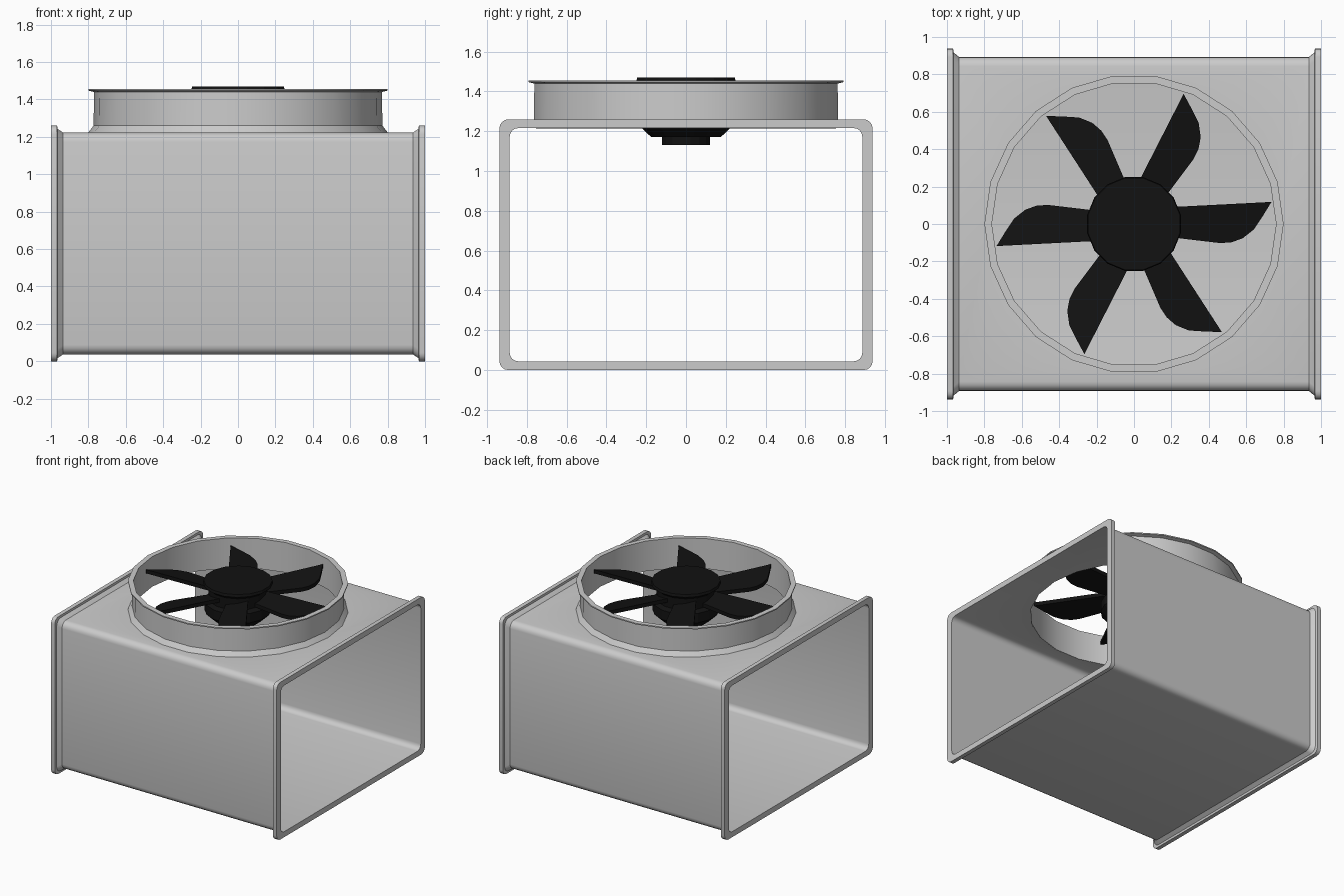
import bpy, bmesh, math
from mathutils import Matrix

if "Cube" in bpy.data.objects:
    bpy.data.objects.remove(bpy.data.objects["Cube"])

black = bpy.data.materials.new("black")
black.diffuse_color = (0.006, 0.006, 0.006, 1)
black.use_nodes = True
black.node_tree.nodes["Principled BSDF"].inputs["Base Color"].default_value = black.diffuse_color


def finish(bm, name, angle=None, mat=None):
    bmesh.ops.recalc_face_normals(bm, faces=bm.faces)
    me = bpy.data.meshes.new(name)
    bm.to_mesh(me)
    bm.free()
    ob = bpy.data.objects.new(name, me)
    bpy.context.collection.objects.link(ob)
    if mat:
        me.materials.append(mat)
    bpy.ops.object.select_all(action='DESELECT')
    ob.select_set(True)
    bpy.context.view_layer.objects.active = ob
    if angle:
        bpy.ops.object.shade_smooth_by_angle(angle=math.radians(angle))
    return ob


def bridge(bm, rings, closed):
    n = len(rings[0])
    for i in range(len(rings) if closed else len(rings) - 1):
        a, b = rings[i], rings[(i + 1) % len(rings)]
        for j in range(n):
            k = (j + 1) % n
            bm.faces.new((a[j], a[k], b[k], b[j]))


def lathe(name, profile, n, closed, angle=None, mat=None, turn=0.0):
    bm = bmesh.new()
    rings = [[bm.verts.new((r * math.cos(turn + math.tau * i / n),
                            r * math.sin(turn + math.tau * i / n), z)) for i in range(n)]
             for r, z in profile]
    bridge(bm, rings, closed)
    if not closed:
        bm.faces.new(rings[0])
        bm.faces.new(rings[-1])
    return finish(bm, name, angle, mat)


def rounded_rect(bm, x, hy, hz, rad, seg=4):
    pts = []
    for c, (sy, sz) in enumerate(((1, 1), (-1, 1), (-1, -1), (1, -1))):
        for i in range(seg + 1):
            a = math.pi / 2 * (c + i / seg)
            pts.append(bm.verts.new((x, sy * (hy - rad) + rad * math.cos(a),
                                     0.63 + sz * (hz - rad) + rad * math.sin(a))))
    return pts


# Rectangular duct: flared flanges at both ends, thin hollow wall
half = [(0.935, 0.893, 0.593, 0.05), (0.965, 0.918, 0.613, 0.05),
        (0.967, 0.938, 0.63, 0.045), (1.0, 0.938, 0.63, 0.045),
        (1.0, 0.886, 0.586, 0.043)]
sections = half + [(-x, y, z, r) for x, y, z, r in reversed(half)]
bm = bmesh.new()
bridge(bm, [rounded_rect(bm, *s) for s in sections], True)
duct = finish(bm, "duct")

# Round opening in the top panel
SIDES = 22
cutter = lathe("opening_cutter", [(0.765, 1.0), (0.765, 1.6)], SIDES, False)
cutter.hide_render = True
bpy.context.view_layer.objects.active = duct
mod = duct.modifiers.new("opening", 'BOOLEAN')
mod.operation = 'DIFFERENCE'
mod.solver = 'EXACT'
mod.object = cutter
bpy.ops.object.modifier_apply(modifier=mod.name)
bpy.data.objects.remove(cutter)
duct.select_set(True)
bpy.ops.object.shade_smooth_by_angle(angle=math.radians(30))

# Collar around the fan, with flared foot and top lip
lathe("fan_collar", [(0.76, 1.215), (0.80, 1.224), (0.772, 1.26), (0.77, 1.44),
                     (0.80, 1.447), (0.80, 1.456), (0.76, 1.456)], SIDES, True, 30)

# Fan hub: cap, neck, motor body and stepped underside
lathe("fan_hub", [(0.25, 1.47), (0.255, 1.45), (0.215, 1.42), (0.215, 1.33),
                  (0.245, 1.31), (0.245, 1.235), (0.18, 1.172), (0.122, 1.17),
                  (0.122, 1.13)], 16, False, None, black, math.pi / 16)

# Six sickle blades, slightly pitched
outline = [(0.19, 0.09), (0.735, 0.118), (0.69, 0.045), (0.64, -0.03),
           (0.58, -0.077), (0.52, -0.098), (0.46, -0.102), (0.19, -0.07)]
for i in range(6):
    bm = bmesh.new()
    loops = [[bm.verts.new((x, y, 1.365 + 0.2 * y + dz)) for x, y in outline]
             for dz in (0.015, -0.015)]
    bridge(bm, loops, False)
    bm.faces.new(loops[0])
    bm.faces.new(loops[1])
    bmesh.ops.transform(bm, matrix=Matrix.Rotation(math.tau * i / 6, 4, 'Z'), verts=bm.verts)
    finish(bm, f"fan_blade_{i + 1}", 30, black)
